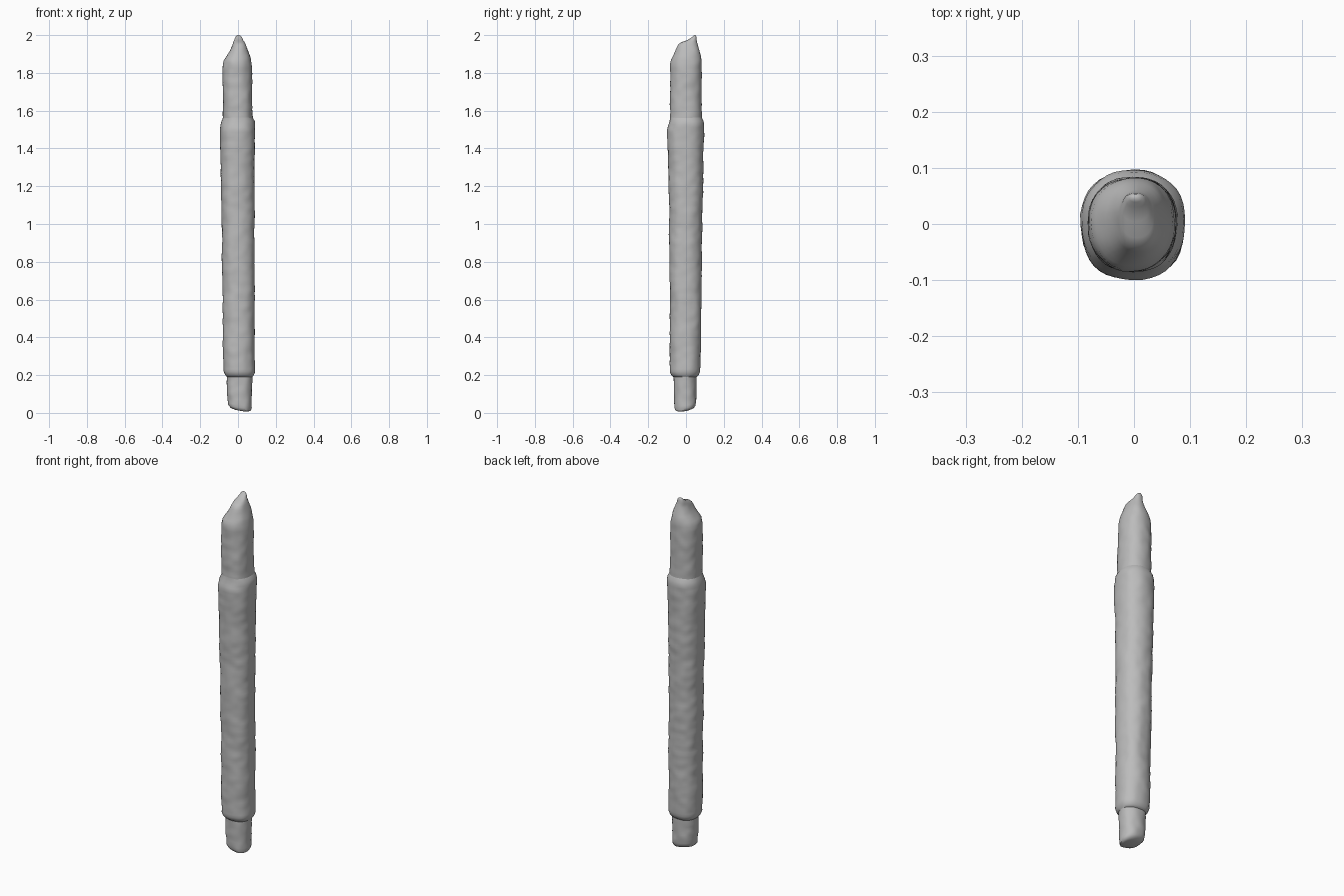
import bpy, bmesh, math
from mathutils import Vector, noise

SIDES = 40
STEP = 0.014       # spacing of the rings along the shaft
ROUGHNESS = 0.004  # height of the surface bumps

cube = bpy.data.objects.get("Cube")
if cube:
    bpy.data.objects.remove(cube, do_unlink=True)

# One plain grey material
grey = bpy.data.materials.new("plain grey")
grey.use_nodes = True
colour = (0.5, 0.5, 0.5, 1)
grey.diffuse_color = colour
grey.node_tree.nodes["Principled BSDF"].inputs["Base Color"].default_value = colour


def refine(sections):
    """Insert evenly spaced cross-sections between the given ones."""
    result = [Vector(sections[0])]
    for lower, upper in zip(sections, sections[1:]):
        low, high = Vector(lower), Vector(upper)
        count = max(1, round((high[0] - low[0]) / STEP))
        result += [low.lerp(high, i / count) for i in range(1, count + 1)]
    return result


def rounded_square(angle):
    """Point on a unit outline that is slightly squarer than a circle."""
    c, s = math.cos(angle), math.sin(angle)
    return (math.copysign(abs(c) ** 0.87, c), math.copysign(abs(s) ** 0.87, s))


def bump(point):
    """Uneven hand-worked surface."""
    coarse = noise.noise(Vector((point.x * 11, point.y * 11, point.z * 7)))
    fine = noise.noise(point * 26)
    return ROUGHNESS * (coarse + 0.7 * fine)


def loft(name, sections, slant=None):
    """Skin rings given as (z, left, right, front, back)."""
    bm = bmesh.new()
    rings = []
    for z, x0, x1, y0, y1 in refine(sections):
        cx, cy, rx, ry = (x0 + x1) / 2, (y0 + y1) / 2, (x1 - x0) / 2, (y1 - y0) / 2
        ring = []
        for i in range(SIDES):
            u, v = rounded_square(math.tau * i / SIDES)
            p = Vector((cx + rx * u, cy + ry * v, z))
            fade = min(1, min(rx, ry) / 0.05)
            p += Vector((u, v, 0)) * bump(p) * fade
            if slant:
                p.z += slant(p)
            ring.append(bm.verts.new(p))
        rings.append(ring)
    for a, b in zip(rings, rings[1:]):
        for i in range(SIDES):
            j = (i + 1) % SIDES
            bm.faces.new((a[i], a[j], b[j], b[i]))
    bm.faces.new(list(reversed(rings[0])))
    bm.faces.new(rings[-1])
    mesh = bpy.data.meshes.new(name)
    bm.to_mesh(mesh)
    bm.free()
    mesh.materials.append(grey)
    obj = bpy.data.objects.new(name, mesh)
    bpy.context.collection.objects.link(obj)
    bpy.ops.object.select_all(action="DESELECT")
    obj.select_set(True)
    bpy.context.view_layer.objects.active = obj
    bpy.ops.object.shade_smooth_by_angle(angle=math.radians(50))
    return obj


def end_slant(p):
    """Tilt the bottom end, fading out up the narrow base."""
    fade = max(0, 1 - p.z / 0.15)
    return fade * (0.2 * (0.07 - p.x) + 0.15 * (p.y + 0.06)) * 0.8


# Narrow base with a slanted, rounded end
loft("narrow_base", [
    (0, -.025, .055, -.045, .02),
    (.006, -.042, .067, -.057, .038),
    (.02, -.052, .072, -.063, .049),
    (.05, -.056, .073, -.065, .054),
    (.21, -.061, .076, -.065, .057),
], end_slant)

# Long main shaft with soft shoulders
loft("main_shaft", [
    (.188, -.058, .074, -.063, .055),
    (.2, -.068, .082, -.078, .07),
    (.218, -.077, .088, -.086, .077),
    (.5, -.08, .088, -.085, .08),
    (1, -.087, .087, -.089, .086),
    (1.3, -.092, .087, -.093, .092),
    (1.5, -.095, .09, -.1, .095),
    (1.525, -.093, .09, -.094, .096),
    (1.545, -.087, .088, -.087, .093),
    (1.565, -.079, .077, -.084, .083),
])

# Upper section tapering to an off-centre point
loft("upper_section", [
    (1.55, -.081, .079, -.084, .084),
    (1.7, -.08, .075, -.084, .083),
    (1.84, -.08, .072, -.084, .083),
    (1.865, -.076, .068, -.08, .082),
    (1.89, -.062, .063, -.07, .078),
    (1.92, -.042, .053, -.056, .07),
    (1.95, -.028, .042, -.042, .062),
    (1.963, -.024, .035, -.025, .059),
    (1.972, -.021, .028, .005, .057),
    (1.988, -.014, .021, .03, .055),
    (1.997, -.008, .014, .039, .053),
    (2, -.003, .007, .044, .05),
])
